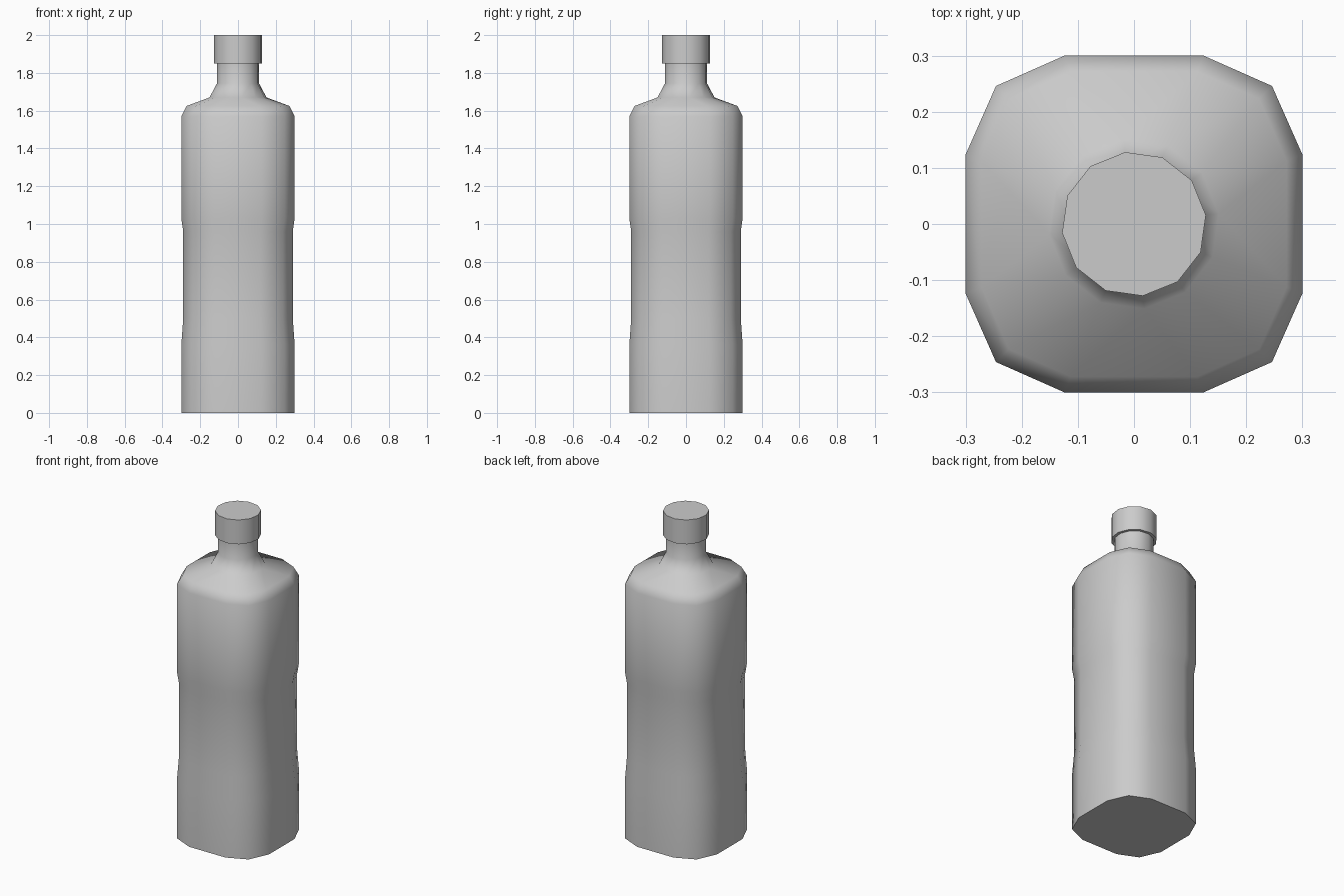
import bpy, bmesh
from math import cos, sin, radians

cube = bpy.data.objects.get("Cube")
if cube:
    bpy.data.objects.remove(cube, do_unlink=True)

grey = bpy.data.materials.new("plain grey")
grey.use_nodes = True
grey.diffuse_color = (0.6, 0.6, 0.6, 1)
grey.node_tree.nodes["Principled BSDF"].inputs["Base Color"].default_value = (0.6, 0.6, 0.6, 1)


def round_ring(r, z):
    angles = [radians(7 + 30 * k) for k in range(12)]
    return [(r * cos(a), r * sin(a), z) for a in angles]


def square_ring(half, z):
    # Chamfered square, three corners per quarter, same order as round_ring
    s = half / 0.3
    ring = []
    for x, y in ((0.3, 0.124), (0.246, 0.246), (0.124, 0.3)):
        ring.append((x * s, y * s, z))
    for _ in range(3):
        ring += [(-y, x, h) for x, y, h in ring[-3:]]
    return ring


def loft(name, rings):
    bm = bmesh.new()
    loops = [[bm.verts.new(p) for p in ring] for ring in rings]
    for low, high in zip(loops, loops[1:]):
        for i in range(12):
            j = (i + 1) % 12
            bm.faces.new((low[i], low[j], high[j], high[i]))
    bm.faces.new(loops[0][::-1])
    bm.faces.new(loops[-1])
    mesh = bpy.data.meshes.new(name)
    bm.to_mesh(mesh)
    bm.free()
    mesh.materials.append(grey)
    obj = bpy.data.objects.new(name, mesh)
    bpy.context.collection.objects.link(obj)
    bpy.ops.object.select_all(action="DESELECT")
    obj.select_set(True)
    bpy.context.view_layer.objects.active = obj
    bpy.ops.object.shade_smooth_by_angle(angle=radians(60))
    return obj


# Body: base, pinched waist, chest and shoulder, then the round neck
body = [(0.3, 0), (0.3, 0.36), (0.29, 0.5), (0.29, 0.96),
        (0.3, 1.03), (0.3, 1.57), (0.272, 1.625)]
neck = [(0.152, 1.67), (0.112, 1.745), (0.112, 1.86)]
loft("bottle_body", [square_ring(*p) for p in body] + [round_ring(*p) for p in neck])

# Cap
loft("cap", [round_ring(0.129, 1.85), round_ring(0.129, 2.0)])
